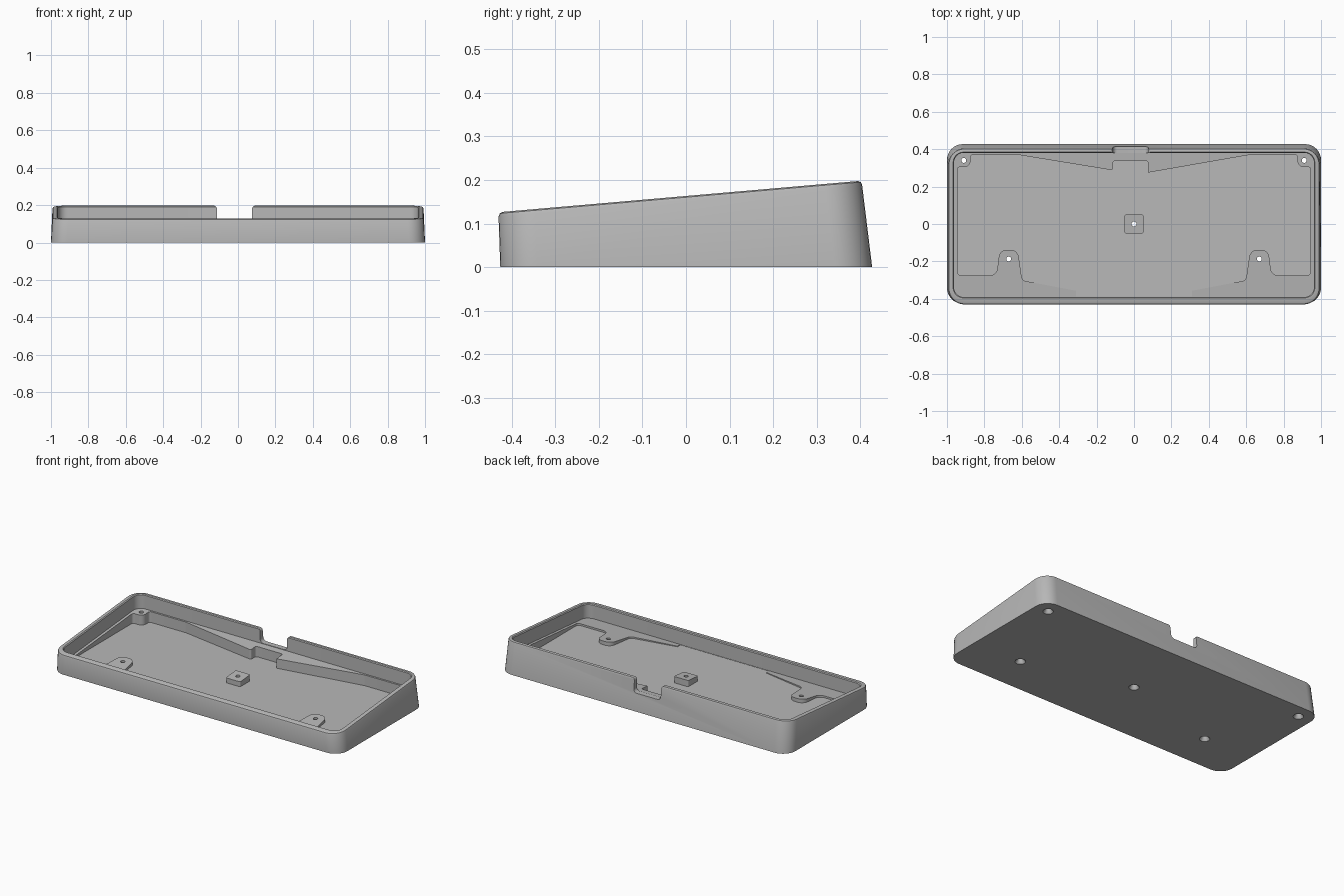
import bpy, bmesh, math
from mathutils import Vector

cube = bpy.data.objects.get("Cube")
if cube:
    bpy.data.objects.remove(cube, do_unlink=True)

grey = bpy.data.materials.new("plain grey")
grey.use_nodes = True
grey.diffuse_color = (0.48, 0.48, 0.48, 1)
grey.node_tree.nodes["Principled BSDF"].inputs["Base Color"].default_value = (0.48, 0.48, 0.48, 1)

FLOOR = 0.038
LEDGE_DEPTH = 0.09


def rim(y):
    """Height of the sloping rim plane."""
    return 0.126 + (y + 0.43) * 0.0867


def ledge(y):
    return rim(y) - LEDGE_DEPTH


def rounded(points, steps=8):
    """Round polygon corners given as (x, y, radius)."""
    out = []
    n = len(points)
    for i, (x, y, r) in enumerate(points):
        p = Vector((x, y))
        a = (Vector(points[i - 1][:2]) - p).normalized()
        b = (Vector(points[(i + 1) % n][:2]) - p).normalized()
        if r == 0:
            out.append(p)
            continue
        half = a.angle(b) / 2
        centre = p + (a + b).normalized() * (r / math.sin(half))
        start = p + a * (r / math.tan(half)) - centre
        end = p + b * (r / math.tan(half)) - centre
        sweep = math.pi - 2 * half
        for k in range(steps + 1):
            t = k / steps
            out.append(centre + (start * math.sin((1 - t) * sweep)
                                 + end * math.sin(t * sweep)) / math.sin(sweep))
    return out


def rect(x, y0, y1, r):
    return rounded([(-x, y0, r), (x, y0, r), (x, y1, r), (-x, y1, r)])


def loft(name, loops):
    """Skin a stack of matching loops and cap both ends."""
    bm = bmesh.new()
    rings = [[bm.verts.new(p) for p in loop] for loop in loops]
    for low, high in zip(rings, rings[1:]):
        for i in range(len(low)):
            j = (i + 1) % len(low)
            bm.faces.new((low[i], low[j], high[j], high[i]))
    bm.faces.new(rings[0][::-1])
    bm.faces.new(rings[-1])
    bmesh.ops.recalc_face_normals(bm, faces=bm.faces)
    mesh = bpy.data.meshes.new(name)
    bm.to_mesh(mesh)
    bm.free()
    mesh.materials.append(grey)
    obj = bpy.data.objects.new(name, mesh)
    bpy.context.collection.objects.link(obj)
    return obj


def at(loop, height):
    """Lift a flat loop to a constant or sloping height."""
    return [(p.x, p.y, height(p.y) if callable(height) else height) for p in loop]


def activate(obj):
    bpy.ops.object.select_all(action='DESELECT')
    obj.select_set(True)
    bpy.context.view_layer.objects.active = obj


def cut(obj, cutter):
    mod = obj.modifiers.new("cut", 'BOOLEAN')
    mod.operation = 'DIFFERENCE'
    mod.solver = 'EXACT'
    mod.object = cutter
    activate(obj)
    bpy.ops.object.modifier_apply(modifier=mod.name)


# Tray: drafted outside, softened rim, cavity down to the sloping ledge
case = loft("case", [
    at(rect(1.0, -0.426, 0.427, 0.085), 0),
    at(rect(0.992, -0.43, 0.404, 0.085), lambda y: rim(y) - 0.010),
    at(rect(0.989, -0.427, 0.401, 0.082), lambda y: rim(y) - 0.003),
    at(rect(0.982, -0.42, 0.394, 0.075), rim),
    at(rect(0.967, -0.395, 0.384, 0.055), rim),
    at(rect(0.962, -0.39, 0.380, 0.05), lambda y: rim(y) - 0.005),
    at(rect(0.962, -0.39, 0.380, 0.05), ledge),
])

# Pocket outline: mirrored halves that leave mounts and corner pads standing
half = [(0.31, -0.388, 0), (0.31, -0.357, 0), (0.598, -0.302, 0.03),
        (0.622, -0.138, 0.044), (0.718, -0.138, 0.044), (0.735, -0.275, 0.04),
        (0.945, -0.275, 0.02), (0.945, 0.305, 0.015), (0.875, 0.305, 0.03),
        (0.875, 0.37, 0.015), (0.62, 0.37, 0.1)]
socket = [(0.075, 0.275, 0), (0.075, 0.338, 0.012),
          (-0.112, 0.338, 0.012), (-0.112, 0.287, 0.01)]
outline = rounded(half + socket + [(-x, y, r) for x, y, r in reversed(half)])
pocket = loft("pocket_cutter", [at(outline, FLOOR), at(outline, 0.15)])

# Cable notch through the back wall
notch_shape = rounded([(-0.2, 0.3, 0), (-0.2, 0.1987, 0), (-0.112, 0.1987, 0.022),
                       (-0.112, 0.109, 0.022), (0.075, 0.109, 0.022),
                       (0.075, 0.1987, 0.022), (0.2, 0.1987, 0), (0.2, 0.3, 0)])
notch = loft("notch_cutter", [[(p.x, y, p.y) for p in notch_shape] for y in (0.365, 0.5)])

# Centre mount standing on the floor
mount_shape = rect(0.05, -0.05, 0.05, 0.008)
mount = loft("centre_mount", [at(mount_shape, FLOOR - 0.002), at(mount_shape, ledge)])

cutters = [pocket, notch]
for cutter in cutters:
    cut(case, cutter)


# Screw holes, countersunk from below
def circle(x, y, r, z):
    return [(x + r * math.cos(k * math.tau / 24), y + r * math.sin(k * math.tau / 24), z)
            for k in range(24)]


for x, y in [(0, 0), (0.67, -0.187), (-0.67, -0.187), (0.91, 0.34), (-0.91, 0.34)]:
    hole = loft("hole_cutter", [circle(x, y, 0.031, -0.002), circle(x, y, 0.013, 0.024),
                                circle(x, y, 0.013, 0.16)])
    cut(case, hole)
    if x == 0:
        cut(mount, hole)
    cutters.append(hole)

for cutter in cutters:
    bpy.data.objects.remove(cutter, do_unlink=True)

for obj in (case, mount):
    activate(obj)
    bpy.ops.object.shade_smooth_by_angle(angle=math.radians(35))
